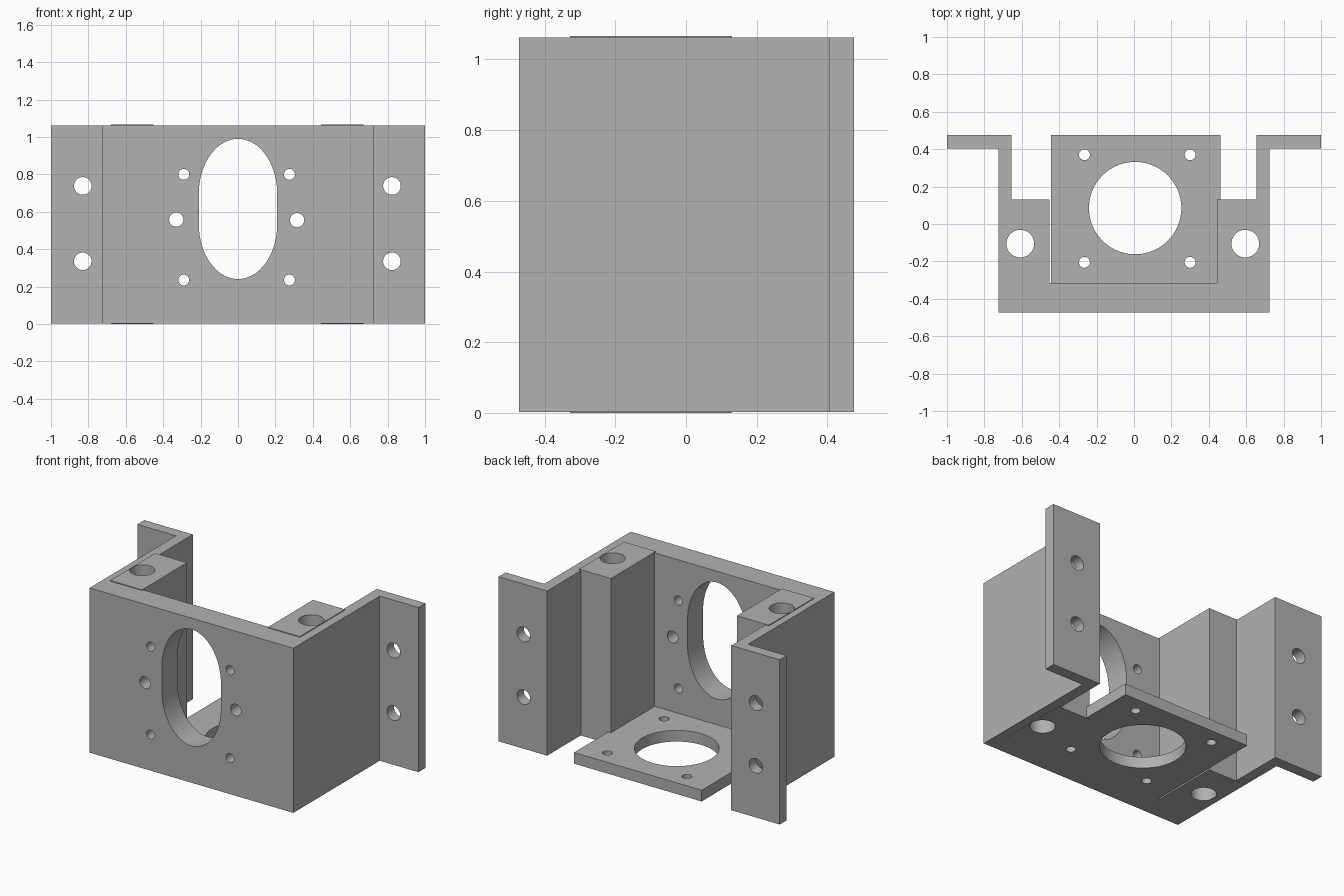
import bpy
import bmesh
from math import sin, cos, pi

cube = bpy.data.objects.get("Cube")
if cube:
    bpy.data.objects.remove(cube, do_unlink=True)

grey = bpy.data.materials.new("plain grey")
grey.use_nodes = True
grey.diffuse_color = (0.445, 0.445, 0.445, 1)
bsdf = next(n for n in grey.node_tree.nodes if n.type == 'BSDF_PRINCIPLED')
bsdf.inputs["Base Color"].default_value = grey.diffuse_color


def prism(name, outline, low, high, axis='z'):
    """Extrude a 2D outline along z (outline in x, y) or y (outline in x, z)."""
    place = (lambda u, v, w: (u, v, w)) if axis == 'z' else (lambda u, v, w: (u, w, v))
    bm = bmesh.new()
    ends = [[bm.verts.new(place(u, v, w)) for u, v in outline] for w in (low, high)]
    count = len(outline)
    for ring in ends:
        bm.faces.new(ring)
    for i in range(count):
        j = (i + 1) % count
        bm.faces.new((ends[0][i], ends[0][j], ends[1][j], ends[1][i]))
    bmesh.ops.recalc_face_normals(bm, faces=bm.faces)
    mesh = bpy.data.meshes.new(name)
    bm.to_mesh(mesh)
    bm.free()
    mesh.materials.append(grey)
    obj = bpy.data.objects.new(name, mesh)
    bpy.context.collection.objects.link(obj)
    return obj


def rect(x0, x1, y0, y1):
    return [(x0, y0), (x1, y0), (x1, y1), (x0, y1)]


def oval(cx, cy, rx, ry, straight=0.0, n=48):
    """Ellipse whose two halves may be pulled apart by a straight stretch."""
    pts = []
    for i in range(n):
        a = 2 * pi * (i + 0.5) / n
        shift = straight if sin(a) > 0 else -straight
        pts.append((cx + rx * cos(a), cy + ry * sin(a) + shift))
    return pts


def cut(obj, cutters):
    """Drill the cutters out of the part and bake the result."""
    for cutter in cutters:
        mod = obj.modifiers.new("hole", 'BOOLEAN')
        mod.operation = 'DIFFERENCE'
        mod.solver = 'EXACT'
        mod.object = cutter
    bpy.context.view_layer.update()
    graph = bpy.context.evaluated_depsgraph_get()
    mesh = bpy.data.meshes.new_from_object(obj.evaluated_get(graph))
    obj.modifiers.clear()
    obj.data = mesh


# Main bracket: front plate, side walls and mounting flanges in one profile
half = [(0.725, -0.473), (0.725, 0.405), (1.0, 0.405), (1.0, 0.476),
        (0.655, 0.476), (0.655, -0.315)]
profile = half + [(-x, y) for x, y in reversed(half)]
bracket = prism("bracket", profile, 0.003, 1.062)

# Base plate and the two corner posts
base = prism("base_plate", rect(-0.445, 0.463, -0.315, 0.476), 0.003, 0.075)
right_post = prism("right_post", rect(-0.68, -0.453, -0.328, 0.13), 0, 1.067)
left_post = prism("left_post", rect(0.443, 0.67, -0.328, 0.13), 0, 1.067)

# Vertical post holes, which also bite into the walls
post_holes = [prism("post_hole_cutter", oval(x, -0.105, 0.074, 0.074), -0.2, 1.3)
              for x in (-0.608, 0.595)]

# Front plate openings and flange holes
front_holes = [prism("slot_cutter", oval(0, 0.615, 0.21, 0.295, 0.08), -0.6, -0.2, 'y')]
rounds = [(x, z, 0.029) for x in (-0.29, 0.275) for z in (0.235, 0.8)]
rounds += [(-0.33, 0.558, 0.038), (0.316, 0.555, 0.038)]
for x, z, r in rounds:
    front_holes.append(prism("front_hole_cutter", oval(x, z, r, r), -0.6, -0.2, 'y'))
for x in (-0.83, 0.823):
    for z in (0.335, 0.738):
        front_holes.append(prism("flange_hole_cutter", oval(x, z, 0.047, 0.047), 0.3, 0.6, 'y'))

# Base plate openings
base_holes = [prism("base_bore_cutter", oval(0.006, 0.085, 0.247, 0.247, n=64), -0.2, 0.3)]
for x in (-0.265, 0.3):
    for y in (-0.205, 0.37):
        base_holes.append(prism("base_hole_cutter", oval(x, y, 0.029, 0.029), -0.2, 0.3))

cut(bracket, front_holes + post_holes)
cut(base, base_holes)
cut(right_post, post_holes[:1])
cut(left_post, post_holes[1:])
for cutter in front_holes + post_holes + base_holes:
    bpy.data.objects.remove(cutter, do_unlink=True)

# Smooth bores, sharp edges
for obj in (bracket, base, right_post, left_post):
    bpy.ops.object.select_all(action='DESELECT')
    obj.select_set(True)
    bpy.context.view_layer.objects.active = obj
    bpy.ops.object.shade_smooth_by_angle()
